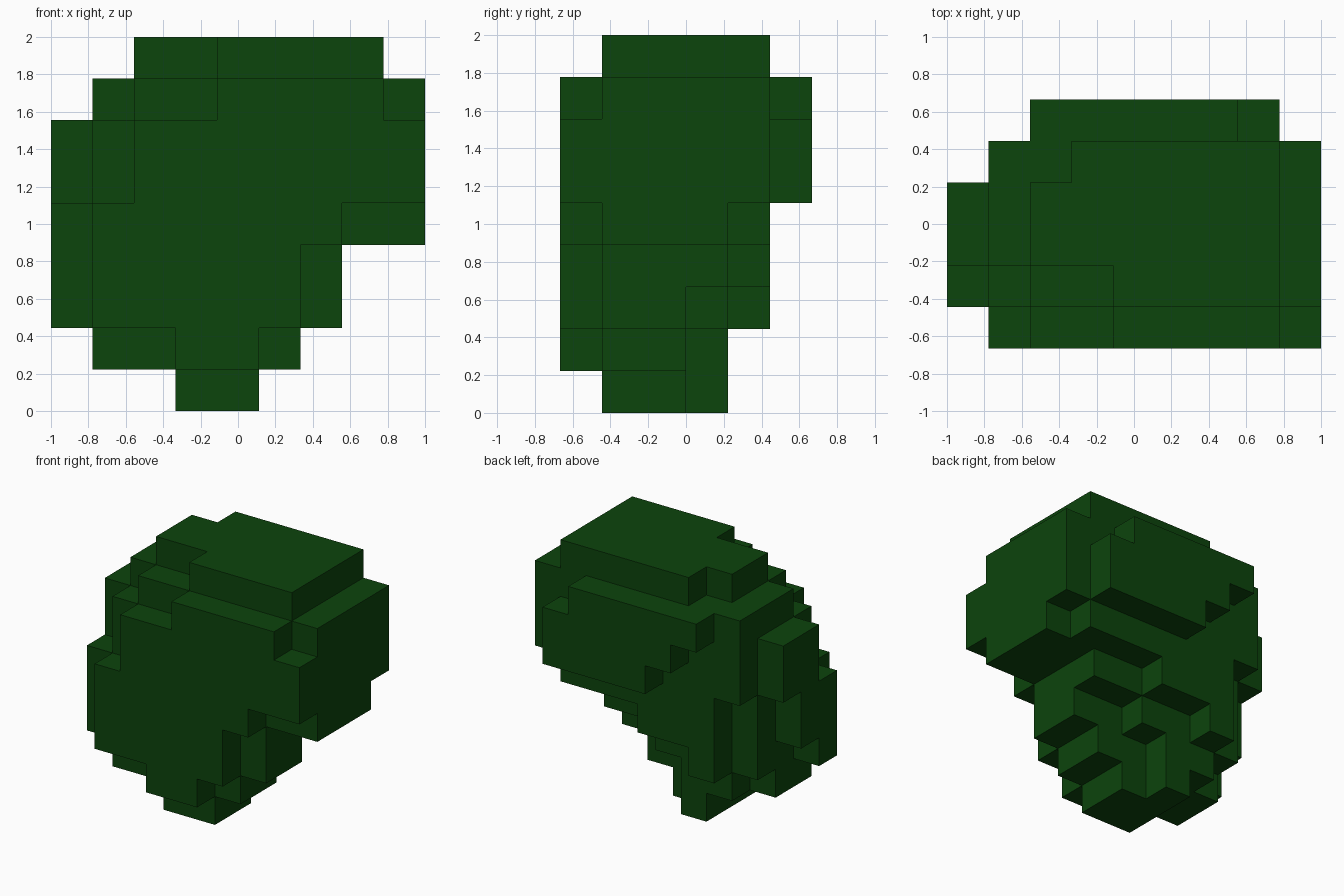
import bpy
import bmesh
from mathutils import Vector

cube = bpy.data.objects.get("Cube")
if cube:
    bpy.data.objects.remove(cube, do_unlink=True)

U = 2 / 9  # edge length of one block

# Leaf colour
leaf = bpy.data.materials.new("dark leaf green")
colour = (0.0037, 0.058, 0.0037, 1)
leaf.diffuse_color = colour
leaf.use_nodes = True
leaf.node_tree.nodes["Principled BSDF"].inputs["Base Color"].default_value = colour

# Layers from the bottom up; each block run is (x from, x to, y from, y to)
layers = [
    [(3, 4, 1, 4), (4, 5, 1, 3)],
    [(1, 6, 1, 3), (3, 5, 0, 1), (2, 4, 3, 4)],
    [(0, 7, 1, 2), (1, 6, 0, 1), (1, 7, 2, 3), (1, 5, 3, 4), (2, 3, 4, 5)],
    [(0, 7, 1, 3), (1, 6, 0, 1), (1, 7, 3, 4), (2, 5, 4, 5)],
    [(0, 9, 1, 3), (1, 7, 0, 1), (1, 9, 3, 4), (2, 8, 4, 5)],
    [(0, 1, 2, 4), (1, 9, 1, 5), (2, 9, 0, 1), (4, 8, 5, 6)],
    [(0, 1, 2, 4), (1, 9, 1, 5), (2, 9, 0, 1), (3, 8, 5, 6)],
    [(1, 2, 2, 5), (2, 9, 1, 5), (4, 8, 0, 1), (2, 7, 5, 6)],
    [(2, 4, 2, 4), (3, 4, 4, 5), (4, 8, 1, 5)],
]

filled = {(i, j, k)
          for k, runs in enumerate(layers)
          for x0, x1, y0, y1 in runs
          for i in range(x0, x1)
          for j in range(y0, y1)}


def build_shell(name, cells, material):
    """Make one outer skin around all the filled cells."""
    bm = bmesh.new()
    points = {}

    def vert(p):
        key = tuple(round(c) for c in p)
        if key not in points:
            x, y, z = key
            points[key] = bm.verts.new(((x - 4.5) * U, (y - 3) * U, z * U))
        return points[key]

    for cell in sorted(cells):
        centre = Vector(cell) + Vector((0.5, 0.5, 0.5))
        for axis in range(3):
            for sign in (-1, 1):
                n = Vector((0, 0, 0))
                n[axis] = sign
                if tuple(round(a + b) for a, b in zip(cell, n)) in cells:
                    continue
                a = Vector((0, 0, 0))
                a[(axis + 1) % 3] = 0.5
                b = n.cross(a)
                mid = centre + n * 0.5
                bm.faces.new([vert(mid + c) for c in (-a - b, a - b, a + b, b - a)])

    # Merge coplanar squares into larger flat faces
    bmesh.ops.dissolve_limit(bm, angle_limit=0.01, verts=bm.verts, edges=bm.edges)
    mesh = bpy.data.meshes.new(name)
    bm.to_mesh(mesh)
    bm.free()
    mesh.materials.append(material)
    obj = bpy.data.objects.new(name, mesh)
    bpy.context.collection.objects.link(obj)
    return obj


build_shell("leaf_canopy", filled, leaf)
